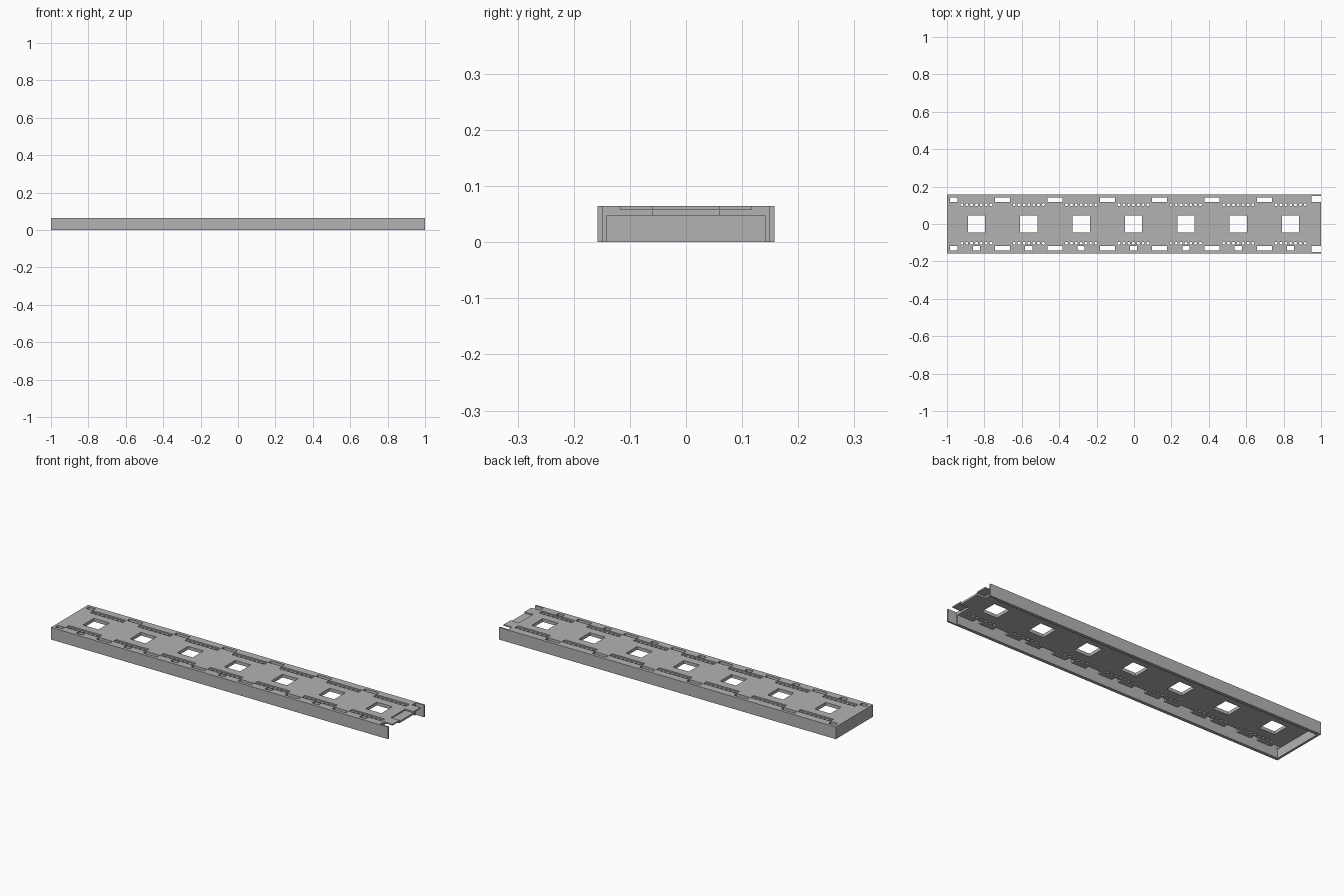
import bpy
import bmesh
import math
from mathutils import Matrix

if "Cube" in bpy.data.objects:
    bpy.data.objects.remove(bpy.data.objects["Cube"])

gray = bpy.data.materials.new("light gray")
gray.diffuse_color = (0.45, 0.45, 0.45, 1)
gray.use_nodes = True
gray.node_tree.nodes["Principled BSDF"].inputs["Base Color"].default_value = gray.diffuse_color

TOP, BASE, MID = 0.065, 0.048, 0.058


def finish(name, bm, helper=False):
    bmesh.ops.recalc_face_normals(bm, faces=bm.faces[:])
    mesh = bpy.data.meshes.new(name)
    bm.to_mesh(mesh)
    bm.free()
    mesh.materials.append(gray)
    obj = bpy.data.objects.new(name, mesh)
    bpy.context.collection.objects.link(obj)
    obj.hide_render = helper
    return obj


def box(bm, x0, x1, y0, y1, z0, z1):
    m = Matrix.Translation(((x0 + x1) / 2, (y0 + y1) / 2, (z0 + z1) / 2))
    m = m @ Matrix.Diagonal((x1 - x0, y1 - y0, z1 - z0, 1))
    bmesh.ops.create_cube(bm, size=1, matrix=m)


def prism(bm, points, z0, z1):
    face = bm.faces.new([bm.verts.new((x, y, z0)) for x, y in points])
    moved = bmesh.ops.extrude_face_region(bm, geom=[face])["geom"]
    verts = [v for v in moved if isinstance(v, bmesh.types.BMVert)]
    bmesh.ops.translate(bm, vec=(0, 0, z1 - z0), verts=verts)


def side_box(bm, s, x0, x1, a, b, z0, z1):
    box(bm, x0, x1, min(s * a, s * b), max(s * a, s * b), z0, z1)


# Rim: closed at the left, thinned walls at the open right end
half = [(-1, 0.158), (1, 0.158), (1, 0.149), (0.95, 0.149), (0.95, 0.141), (-0.988, 0.141)]
bm = bmesh.new()
prism(bm, half[::-1] + [(x, -y) for x, y in half], 0, TOP)
# order runs inner wall, outer wall, outer wall, inner wall
finish("channel_walls", bm)

# Deck plate
bm = bmesh.new()
box(bm, -0.988, 0.95, -0.141, 0.141, BASE, TOP)
deck = finish("deck", bm)

centres = [-0.8425 + 0.28 * i for i in range(7)]

# Shallow trays along both edges
bm = bmesh.new()
for cx in centres:
    for s in (-1, 1):
        side_box(bm, s, cx - 0.097, cx + 0.097, 0.09, 0.117, MID, TOP + 0.02)
trays = finish("tray_cutter", bm, True)

# Through openings: windows, edge slots and rows of small holes
bm = bmesh.new()
low, high = BASE - 0.02, TOP + 0.02
for i, cx in enumerate(centres):
    box(bm, cx - 0.046, cx + 0.046, -0.046, 0.046, low, high)
    side_box(bm, -1, cx - 0.019, cx + 0.019, 0.1185, 0.145, low, high)
    for s in (-1, 1):
        if i < 6:
            side_box(bm, s, cx + 0.1, cx + 0.18, 0.1185, 0.145, low, high)
        for k in range(-3, 4):
            bmesh.ops.create_cone(
                bm, cap_ends=True, segments=8, radius1=0.008, radius2=0.008, depth=0.1,
                matrix=Matrix.Translation((cx + 0.026 * k, s * 0.1035, 0.055))
                @ Matrix.Rotation(math.pi / 8, 4, "Z"))
for s in (-1, 1):
    side_box(bm, s, -0.985, -0.945, 0.1185, 0.145, low, high)
openings = finish("opening_cutter", bm, True)

for cutter in (trays, openings):
    mod = deck.modifiers.new(cutter.name, "BOOLEAN")
    mod.operation = "DIFFERENCE"
    mod.solver = "EXACT"
    mod.object = cutter
    cutter.hide_viewport = True

# Connector at the open end: two upper tabs and a lower tongue between them
bm = bmesh.new()
for s in (-1, 1):
    side_box(bm, s, 0.95, 1, 0.06, 0.118, MID, TOP)
finish("connector_tabs", bm)
bm = bmesh.new()
prism(bm, [(0.95, -0.06), (1, -0.06), (1, 0.06), (0.95, 0.06)], BASE, MID)
finish("connector_tongue", bm)
